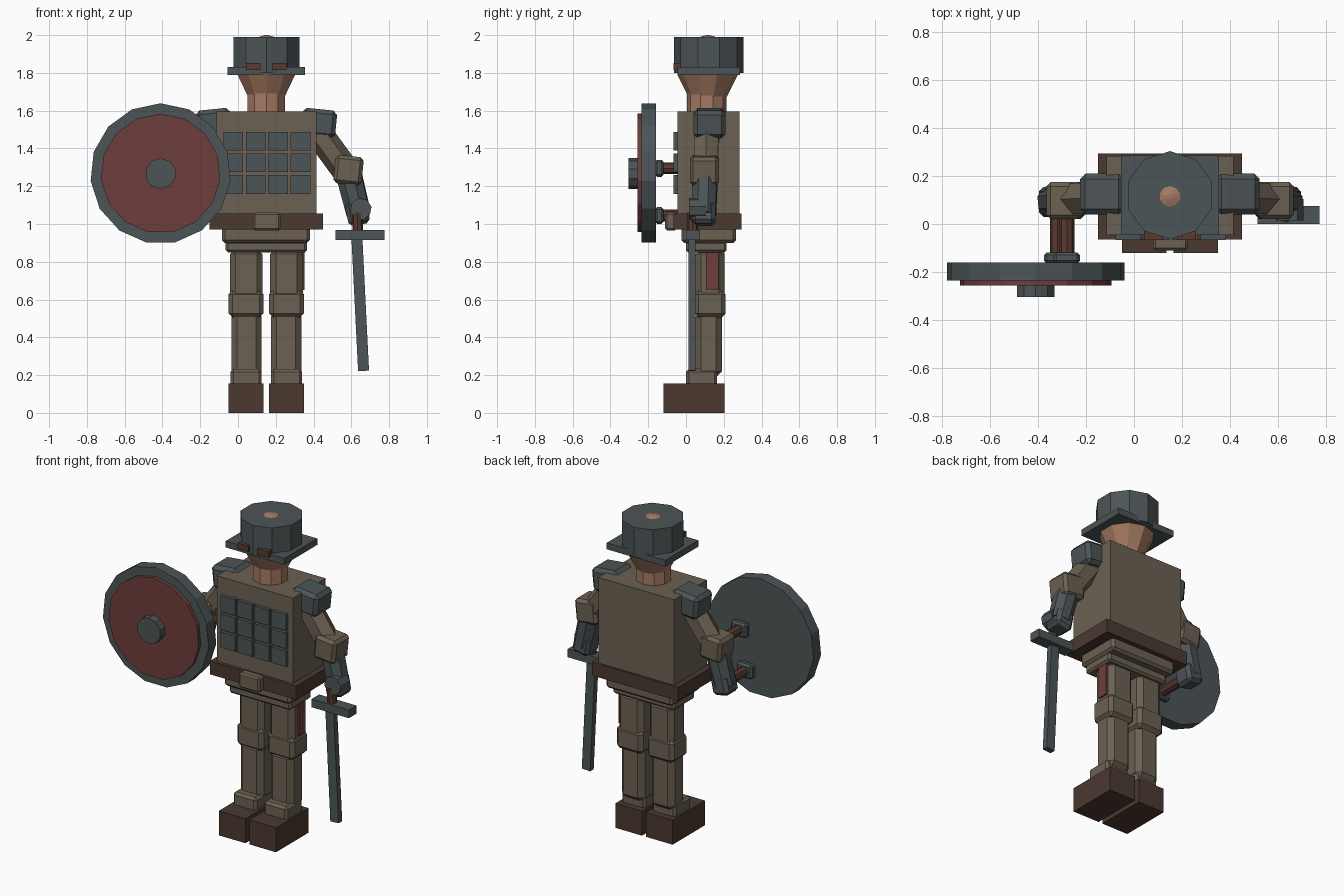
import bpy, bmesh, math
from mathutils import Vector

if "Cube" in bpy.data.objects:
    bpy.data.objects.remove(bpy.data.objects["Cube"], do_unlink=True)

CX = 0.15  # centre line of the figure


def material(name, r, g, b):
    m = bpy.data.materials.new(name)
    m.use_nodes = True
    m.diffuse_color = (r, g, b, 1)
    m.node_tree.nodes["Principled BSDF"].inputs["Base Color"].default_value = (r, g, b, 1)
    return m


steel = material("steel grey", 0.073, 0.089, 0.095)
cloth = material("khaki cloth", 0.147, 0.119, 0.084)
red = material("dark red", 0.156, 0.048, 0.045)
leather = material("dark leather", 0.07, 0.041, 0.03)
grip_brown = material("reddish brown", 0.1, 0.042, 0.03)
skin = material("skin", 0.376, 0.195, 0.122)


def finish(bm, name, mat):
    bmesh.ops.recalc_face_normals(bm, faces=bm.faces)
    me = bpy.data.meshes.new(name)
    bm.to_mesh(me)
    bm.free()
    me.materials.append(mat)
    ob = bpy.data.objects.new(name, me)
    bpy.context.collection.objects.link(ob)
    return ob


def box(name, mat, x, y, z, bevel=0, tilt=0):
    """Box from (min, max) ranges, with optional chamfer and tilt about y."""
    bm = bmesh.new()
    bmesh.ops.create_cube(bm, size=1)
    size = [abs(r[1] - r[0]) for r in (x, y, z)]
    bmesh.ops.scale(bm, vec=size, verts=bm.verts)
    if bevel:
        bmesh.ops.bevel(bm, geom=bm.edges[:], offset=bevel, segments=1, affect='EDGES')
    ob = finish(bm, name, mat)
    ob.location = [(r[0] + r[1]) / 2 for r in (x, y, z)]
    ob.rotation_euler.y = tilt
    return ob


def prism(name, mat, a, b, r1, r2, sides, turn=0):
    """Straight-sided rod from point a to point b."""
    a, b = Vector(a), Vector(b)
    bm = bmesh.new()
    bmesh.ops.create_cone(bm, cap_ends=True, segments=sides, radius1=r1, radius2=r2,
                          depth=(b - a).length)
    for v in bm.verts:
        c, s = math.cos(turn), math.sin(turn)
        v.co = (v.co.x * c - v.co.y * s, v.co.x * s + v.co.y * c, v.co.z)
    ob = finish(bm, name, mat)
    ob.location = (a + b) / 2
    ob.rotation_euler = (b - a).to_track_quat('Z', 'Y').to_euler()
    return ob


def lathe(name, mat, profile, centre, sides, start, axis='Z'):
    """Turned solid from (radius, height) rings; axis Y turns it to face the front."""
    bm = bmesh.new()
    rings = []
    for r, h in profile:
        ring = []
        for i in range(sides):
            t = start + math.tau * i / sides
            u, w = r * math.cos(t), r * math.sin(t)
            ring.append(bm.verts.new((u, w, h) if axis == 'Z' else (u, h, w)))
        rings.append(ring)
    for lo, hi in zip(rings, rings[1:]):
        for i in range(sides):
            j = (i + 1) % sides
            bm.faces.new((lo[i], lo[j], hi[j], hi[i]))
    bm.faces.new(rings[0])
    bm.faces.new(rings[-1])
    ob = finish(bm, name, mat)
    ob.location = centre
    return ob


def mx(s, a, b):
    """Mirrored x range about the centre line."""
    return sorted((CX + s * a, CX + s * b))


# Head, neck and helmet
up = math.pi / 2
lathe("head", skin, [(0.1, 1.67), (0.16, 1.79), (0.17, 1.86), (0.13, 1.95),
                     (0.05, 1.988), (0.01, 2.0)], (CX, 0.115, 0), 10, up)
lathe("neck", skin, [(0.105, 1.58), (0.105, 1.69)], (CX, 0.11, 0), 10, up)
lathe("helmet", steel, [(0.184, 1.8), (0.184, 1.99)], (CX, 0.12, 0), 10, up)
box("helmet_brim", steel, (-0.055, 0.355), (-0.045, 0.285), (1.79, 1.83))

# Torso, belt and hips
box("torso", cloth, (-0.115, 0.415), (-0.045, 0.283), (0.98, 1.595))
box("belt", leather, (-0.15, 0.45), (-0.065, 0.295), (0.97, 1.055))
box("belt_buckle", cloth, (0.08, 0.225), (-0.11, -0.05), (0.965, 1.06), 0.01)
box("hips_upper", cloth, (-0.085, 0.38), (-0.025, 0.265), (0.9, 0.985), 0.015)
box("hips_lower", cloth, (-0.065, 0.365), (0.0, 0.215), (0.85, 0.91), 0.012)

# Armour plates on the chest
for col in range(4):
    for row in range(3):
        px, pz = -0.025 + col * 0.1185, 1.21 + row * 0.114
        box("chest_plate", steel, (px - 0.052, px + 0.052), (-0.067, -0.04),
            (pz - 0.05, pz + 0.05))

for s, side in ((1, "left"), (-1, "right")):
    # Eyes
    box(side + "_eye", grip_brown, mx(s, 0.03, 0.108), (-0.066, 0.0), (1.815, 1.853))

    # Arm
    box(side + "_shoulder_pad", steel, mx(s, 0.185, 0.37), (0.04, 0.21), (1.46, 1.608),
        0.022, s * 0.1)
    prism(side + "_upper_arm", cloth, (CX + s * 0.24, 0.11, 1.53),
          (CX + s * 0.43, 0.105, 1.27), 0.074, 0.074, 6)
    box(side + "_elbow", cloth, mx(s, 0.36, 0.51), (0.02, 0.175), (1.21, 1.36),
        0.018, s * 0.1)
    prism(side + "_forearm", steel, (CX + s * 0.44, 0.1, 1.25),
          (CX + s * 0.49, 0.095, 1.05), 0.072, 0.068, 8, math.pi / 8)
    box(side + "_hand", steel, mx(s, 0.425, 0.54), (0.03, 0.155), (0.995, 1.12),
        0.02, -s * 0.2)

    # Leg
    box(side + "_thigh", cloth, mx(s, 0.02, 0.193), (0.05, 0.205), (0.6, 0.87), 0.03)
    box(side + "_knee", cloth, mx(s, 0.015, 0.2), (0.045, 0.21), (0.505, 0.65), 0.022)
    box(side + "_shin", cloth, mx(s, 0.025, 0.185), (0.05, 0.19), (0.19, 0.54), 0.03)
    box(side + "_ankle", cloth, mx(s, 0.025, 0.19), (0.0, 0.165), (0.14, 0.232), 0.015)
    box(side + "_shoe", leather, mx(s, 0.014, 0.2), (-0.12, 0.205), (0, 0.155))

# Red patch on the outer left thigh
box("thigh_patch", red, (0.335, 0.353), (0.105, 0.172), (0.65, 0.85))

# Sword in the left hand
lathe("fist", steel, [(0.058, 0.0), (0.058, 0.09)], (0.65, 0.015, 1.08), 8, 0.2, 'Y')
prism("sword_grip", grip_brown, (0.635, 0.035, 0.94), (0.63, 0.035, 1.06), 0.028, 0.028, 8)
box("sword_guard", steel, (0.515, 0.775), (0.0, 0.075), (0.915, 0.967))
box("sword_blade", steel, (0.618, 0.676), (0.014, 0.05), (0.222, 0.93), 0, -0.05)

# Round shield held in front of the right arm
hub = (-0.41, 0, 1.267)
lathe("shield_rim", steel, [(0.372, -0.235), (0.372, -0.16)], hub, 15, up, 'Y')
lathe("shield_face", red, [(0.317, -0.257), (0.317, -0.23)], hub, 15, up, 'Y')
lathe("shield_boss", steel, [(0.082, -0.305), (0.082, -0.25)], hub, 10, up, 'Y')
for hx, hz, part in ((-0.28, 1.295, "upper"), (-0.32, 1.045, "lower")):
    box(part + "_shield_bracket", steel, (hx - 0.055, hx + 0.055), (-0.165, -0.118),
        (hz - 0.045, hz + 0.045), 0.012)
    prism(part + "_shield_handle", grip_brown, (hx, -0.13, hz), (hx, 0.06, hz),
          0.031, 0.031, 8)
